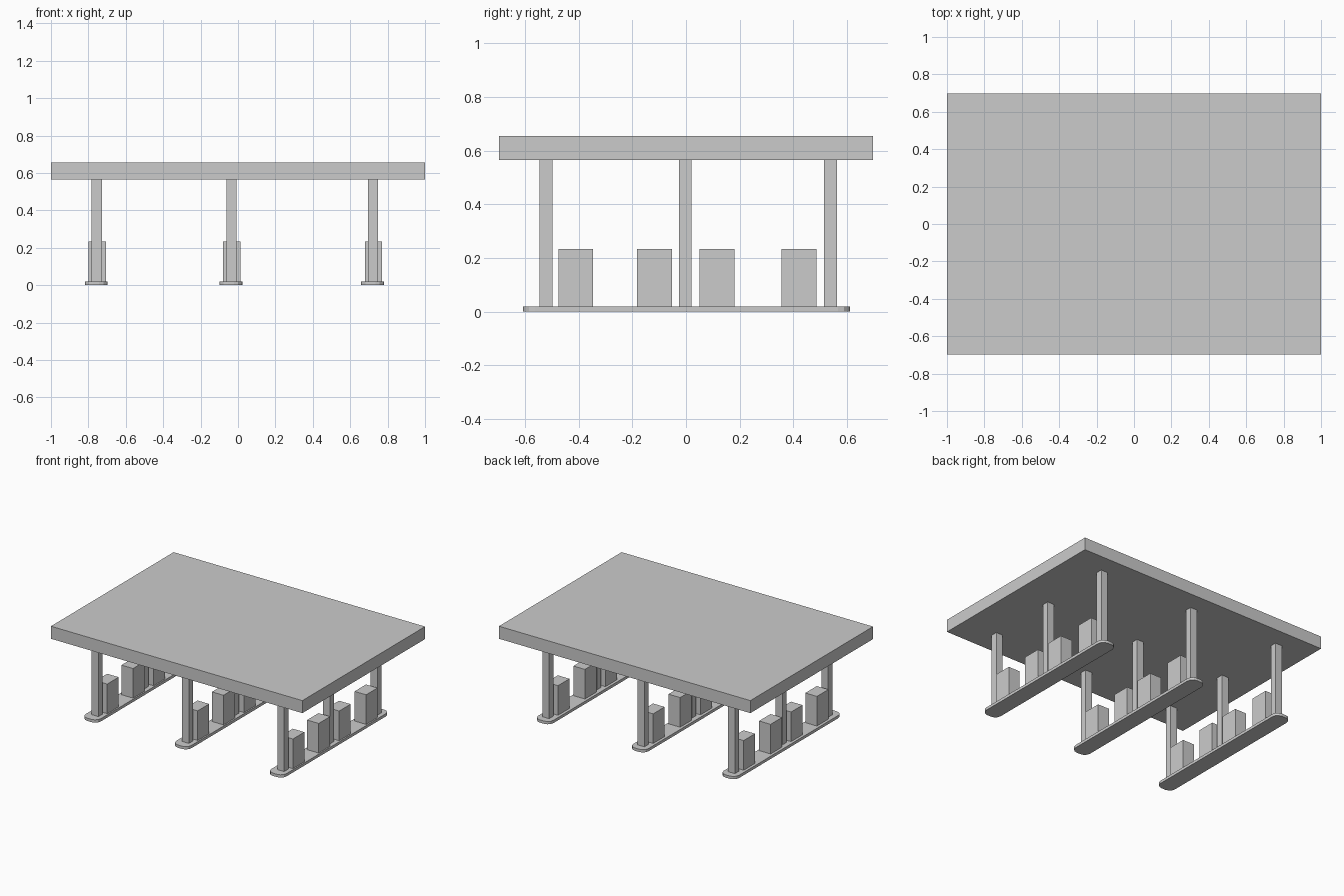
import bpy, bmesh
from mathutils import Matrix, Vector

if "Cube" in bpy.data.objects:
    bpy.data.objects.remove(bpy.data.objects["Cube"])


def box(name, lo, hi, corner=0.0):
    """Box from two opposite corners, optionally with rounded vertical edges."""
    lo, hi = Vector(lo), Vector(hi)
    bm = bmesh.new()
    bmesh.ops.create_cube(bm, size=1, matrix=Matrix.Translation((lo + hi) / 2) @ Matrix.Diagonal((*(hi - lo), 1)))
    if corner:
        upright = [e for e in bm.edges if abs(e.verts[0].co.z - e.verts[1].co.z) > 1e-5]
        bmesh.ops.bevel(bm, geom=upright, offset=corner, segments=3, profile=0.5, affect='EDGES')
    mesh = bpy.data.meshes.new(name)
    bm.to_mesh(mesh)
    bm.free()
    obj = bpy.data.objects.new(name, mesh)
    bpy.context.collection.objects.link(obj)
    return obj


BASE_TOP, ROOF_BOTTOM = 0.02, 0.565

# Flat canopy roof
box("canopy_roof", (-1, -0.697, ROOF_BOTTOM), (1, 0.697, 0.655))

# Three islands, each with a rounded base, three posts and four pumps
for i, x in enumerate((-0.758, -0.038, 0.719), 1):
    box(f"island_base_{i}", (x - 0.061, -0.607, 0), (x + 0.061, 0.611, BASE_TOP), corner=0.045)
    px = x + 0.003
    for j, y in enumerate((-0.522, -0.003, 0.538), 1):
        box(f"post_{i}_{j}", (px - 0.027, y - 0.024, BASE_TOP), (px + 0.027, y + 0.024, ROOF_BOTTOM))
    for j, y in enumerate((-0.411, -0.118, 0.115, 0.421), 1):
        box(f"pump_{i}_{j}", (px - 0.044, y - 0.065, BASE_TOP), (px + 0.048, y + 0.065, 0.233))
